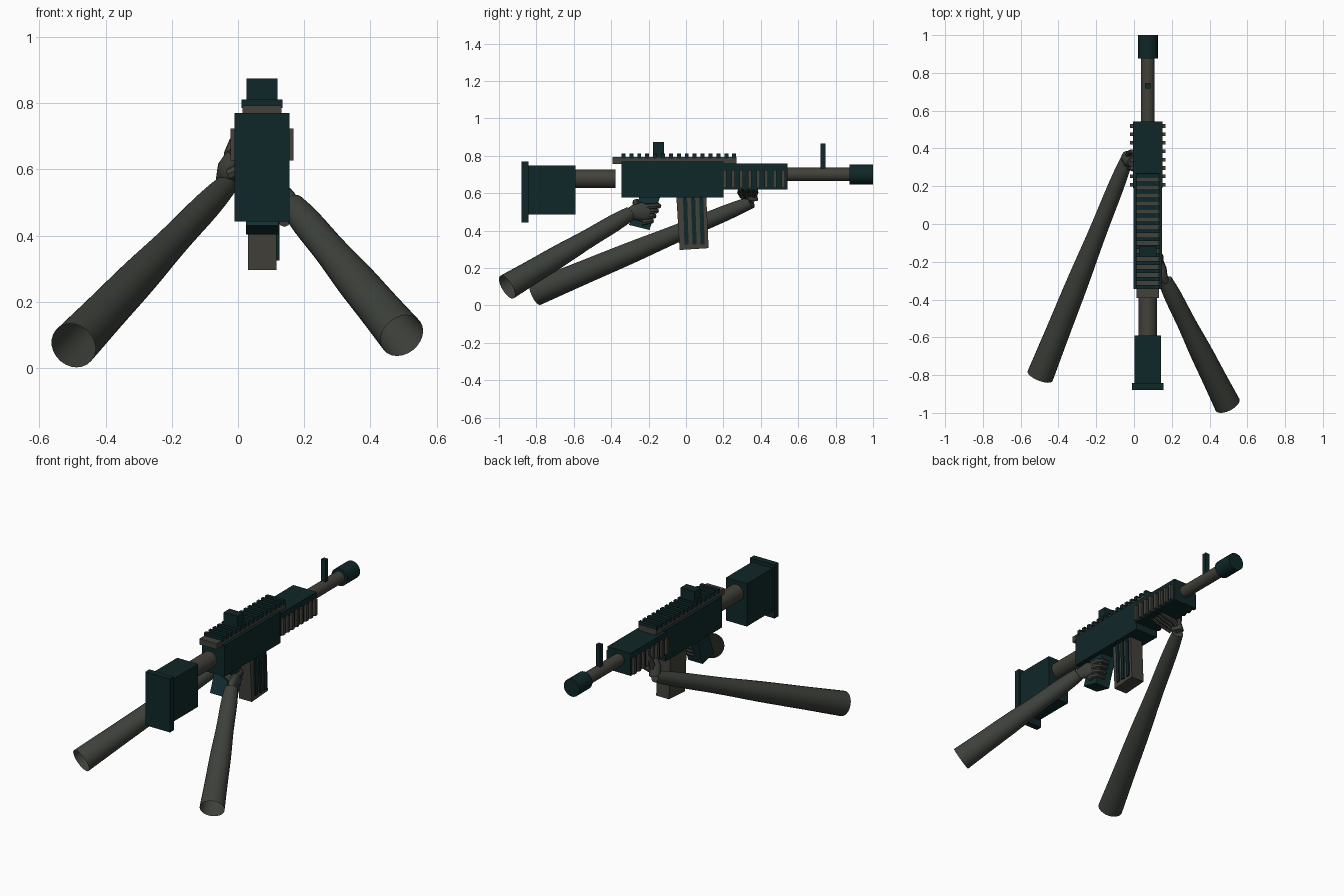
import bpy, bmesh, math
from mathutils import Vector

if "Cube" in bpy.data.objects:
    bpy.data.objects.remove(bpy.data.objects["Cube"])

CX = 0.073  # the gun's centre line


def mat(name, col):
    m = bpy.data.materials.new(name)
    m.diffuse_color = (*col, 1)
    m.use_nodes = True
    m.node_tree.nodes["Principled BSDF"].inputs["Base Color"].default_value = m.diffuse_color
    return m


DARK = mat("dark teal", (0.005, 0.020, 0.021))
GRIP = mat("grip teal", (0.007, 0.029, 0.032))
GREY = mat("warm grey metal", (0.054, 0.052, 0.042))
SLEEVE = mat("arm grey green", (0.047, 0.053, 0.043))


def finish(bm, name, m, smooth=False):
    bmesh.ops.recalc_face_normals(bm, faces=bm.faces)
    me = bpy.data.meshes.new(name)
    bm.to_mesh(me)
    bm.free()
    me.materials.append(m)
    ob = bpy.data.objects.new(name, me)
    bpy.context.collection.objects.link(ob)
    if smooth:
        bpy.context.view_layer.objects.active = ob
        ob.select_set(True)
        bpy.ops.object.shade_smooth_by_angle(angle=math.radians(40))
        ob.select_set(False)
    return ob


def add_prism(bm, x0, x1, profile):
    """Side profile of (y, z) points extruded across x."""
    a = [bm.verts.new((x0, y, z)) for y, z in profile]
    b = [bm.verts.new((x1, y, z)) for y, z in profile]
    bm.faces.new(a)
    bm.faces.new(b[::-1])
    n = len(a)
    for i in range(n):
        j = (i + 1) % n
        bm.faces.new((a[i], b[i], b[j], a[j]))


def prism(name, m, x0, x1, profile):
    bm = bmesh.new()
    add_prism(bm, x0, x1, profile)
    return finish(bm, name, m)


def rect(y0, y1, z0, z1):
    return [(y0, z0), (y1, z0), (y1, z1), (y0, z1)]


def box(name, m, half, y0, y1, z0, z1):
    return prism(name, m, CX - half, CX + half, rect(y0, y1, z0, z1))


def add_tube(bm, pts, radii, seg=12, caps=(True, True), flat=1.0):
    """Tube through points with a radius at each; flat squashes one axis."""
    pts = [Vector(p) for p in pts]
    rings = []
    for i, p in enumerate(pts):
        d = (pts[min(i + 1, len(pts) - 1)] - pts[max(i - 1, 0)]).normalized()
        up = Vector((0, 1, 0)) if abs(d.z) > 0.8 else Vector((0, 0, 1))
        u = d.cross(up).normalized()
        v = u.cross(d)
        rings.append([bm.verts.new(p + radii[i] * (u * math.cos(t) * flat + v * math.sin(t)))
                      for t in (2 * math.pi * k / seg for k in range(seg))])
    for a, b in zip(rings, rings[1:]):
        for k in range(seg):
            j = (k + 1) % seg
            bm.faces.new((a[k], a[j], b[j], b[k]))
    if caps[0]:
        bm.faces.new(rings[0])
    if caps[1]:
        bm.faces.new(rings[-1][::-1])


def tube(name, m, pts, radii, **kw):
    bm = bmesh.new()
    add_tube(bm, pts, radii, **kw)
    return finish(bm, name, m, True)


def barrel(name, m, y0, y1, z, r):
    return tube(name, m, [(CX, y0, z), (CX, y1, z)], [r, r], seg=24)


# Stock and buffer tube
box("stock_pad", DARK, 0.083, -0.88, -0.842, 0.443, 0.77)
box("stock", DARK, 0.071, -0.842, -0.59, 0.487, 0.748)
barrel("buffer_tube", GREY, -0.60, -0.377, 0.677, 0.049)

# Receiver and handguard
box("receiver", DARK, 0.076, -0.345, 0.20, 0.577, 0.768)
box("handguard", DARK, 0.079, 0.19, 0.543, 0.62, 0.758)
bm = bmesh.new()
for i in range(8):
    y = 0.198 + i * 0.0445
    add_prism(bm, CX - 0.095, CX + 0.095, rect(y, y + 0.019, 0.627, 0.724))
finish(bm, "handguard_ribs", GREY)

# Barrel, muzzle and sights
barrel("barrel", GREY, 0.50, 0.90, 0.70, 0.036)
barrel("muzzle", DARK, 0.875, 1.0, 0.70, 0.053)
box("front_sight", DARK, 0.015, 0.718, 0.746, 0.72, 0.866)
box("rear_sight", DARK, 0.047, -0.176, -0.118, 0.79, 0.874)

# Top rail with teeth
box("top_rail", GREY, 0.059, -0.393, 0.27, 0.757, 0.793)
bm = bmesh.new()
for i in range(15):
    y = -0.345 + i * 0.0423
    add_prism(bm, CX - 0.062, CX + 0.062, rect(y, y + 0.021, 0.785, 0.811))
finish(bm, "rail_teeth", DARK)

# Magazine with dark bars on its right side
prism("magazine", GREY, 0.030, 0.117, [(-0.052, 0.59), (0.108, 0.59), (0.121, 0.306), (-0.034, 0.296)])
bm = bmesh.new()
for i in range(3):
    y = -0.016 + i * 0.043
    add_prism(bm, 0.115, 0.125, [(y, 0.577), (y + 0.022, 0.577), (y + 0.030, 0.325), (y + 0.008, 0.325)])
finish(bm, "magazine_bars", DARK)

# Pistol grip
prism("pistol_grip", GRIP, 0.024, 0.122, [(-0.245, 0.59), (-0.135, 0.59), (-0.195, 0.403), (-0.305, 0.43)])


# Arms: gently swelling sleeves, open at the elbow end
def arm(name, wrist, elbow, r0, r1):
    w, e = Vector(wrist), Vector(elbow)
    n = 16
    pts, rad = [], []
    for i in range(n + 1):
        t = i / n
        pts.append(w.lerp(e, t))
        rad.append(r0 + (r1 - r0) * t ** 0.8 + 0.0025 * math.sin(t * 13) * (1 - t))
    tube(name, SLEEVE, pts, rad, seg=24, caps=(True, False))


arm("left_arm", (-0.035, 0.350, 0.552), (-0.497, -0.805, 0.068), 0.033, 0.071)
arm("right_arm", (0.165, -0.300, 0.490), (0.495, -0.957, 0.098), 0.038, 0.070)

# Left hand: palm under the handguard, thumb on the left side
bm = bmesh.new()
add_tube(bm, [(-0.035, 0.33, 0.54), (-0.036, 0.352, 0.565), (-0.026, 0.338, 0.605), (-0.008, 0.33, 0.645)],
         [0.024, 0.035, 0.040, 0.030], seg=14, flat=0.9)
add_tube(bm, [(-0.028, 0.36, 0.60), (-0.026, 0.375, 0.65), (-0.016, 0.385, 0.69)], [0.02, 0.016, 0.009], seg=8)
for i in range(4):
    y = 0.29 + i * 0.027
    add_tube(bm, [(-0.025, 0.33 + (y - 0.33) * 0.6, 0.585), (0.015, y, 0.605), (0.07, y, 0.613), (0.11, y, 0.622)],
             [0.02, 0.017, 0.014, 0.009], seg=8)
finish(bm, "left_hand", SLEEVE, True)

# Right hand: palm beside the grip, fingers curling round its front
bm = bmesh.new()
add_tube(bm, [(0.172, -0.315, 0.48), (0.155, -0.28, 0.497), (0.142, -0.24, 0.50), (0.132, -0.20, 0.495)],
         [0.03, 0.040, 0.052, 0.042], seg=14, flat=0.6)
for i in range(4):
    z = 0.530 - i * 0.027
    tip = -0.145 - i * 0.013
    add_tube(bm, [(0.140, -0.235, z - 0.005), (0.140, tip - 0.025, z), (0.118, tip, z + 0.002), (0.07, tip + 0.002, z)],
             [0.018, 0.016, 0.014, 0.010], seg=8)
add_tube(bm, [(0.135, -0.26, 0.525), (0.10, -0.268, 0.55), (0.05, -0.25, 0.555)], [0.022, 0.019, 0.012], seg=8)
finish(bm, "right_hand", SLEEVE, True)
